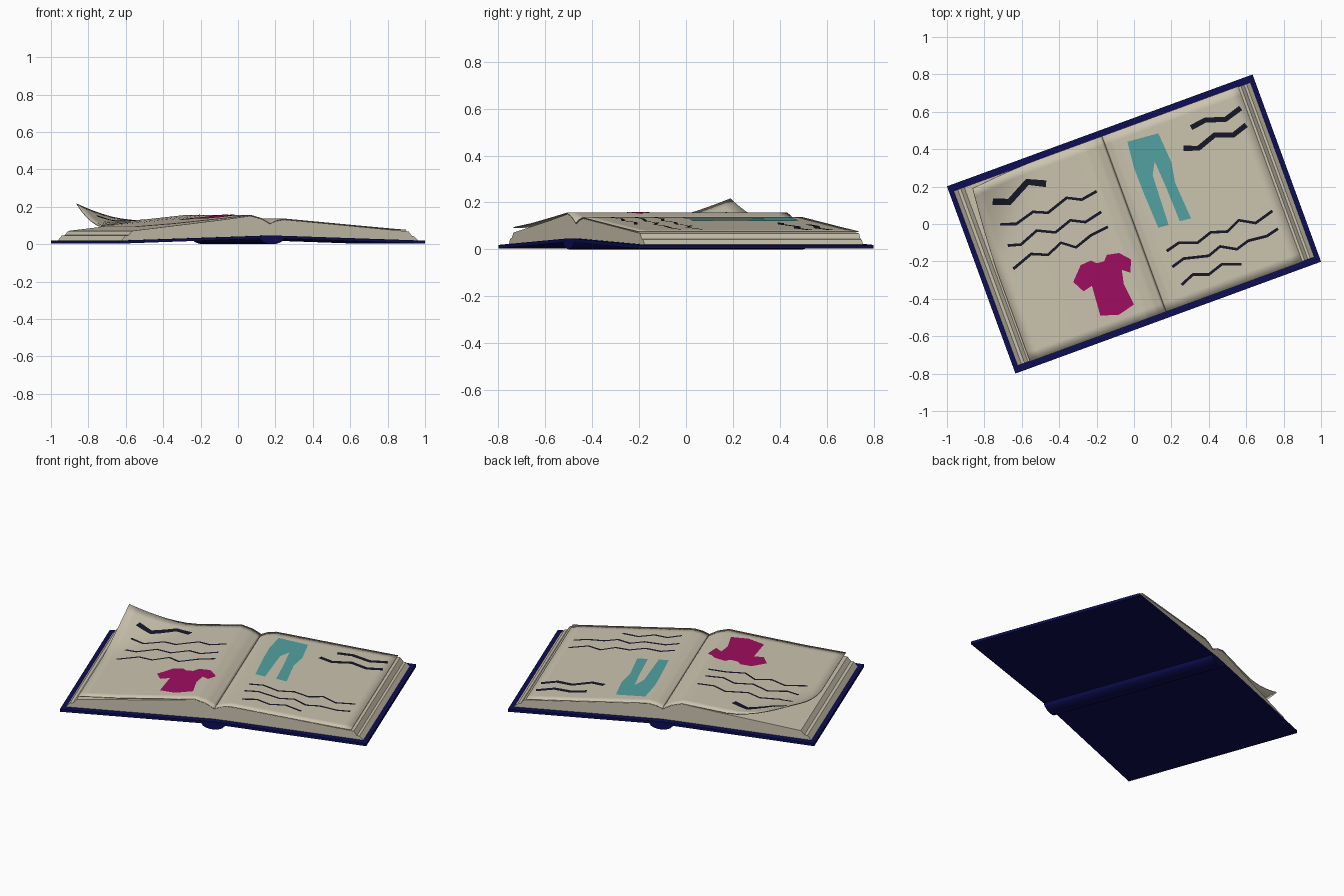
import bpy, bmesh, math
from mathutils import Matrix, Vector

if "Cube" in bpy.data.objects:
    bpy.data.objects.remove(bpy.data.objects["Cube"])

ROT = Matrix.Rotation(math.radians(20.1), 4, 'Z')   # the open book lies turned on the ground
INV = ROT.inverted()


def material(name, rgb):
    m = bpy.data.materials.new(name)
    m.diffuse_color = (*rgb, 1)
    m.use_nodes = True
    m.node_tree.nodes["Principled BSDF"].inputs["Base Color"].default_value = m.diffuse_color
    return m


NAVY = material("navy_cover", (0.004, 0.004, 0.09))
PAPER = material("paper", (0.60, 0.55, 0.43))
INK = material("ink", (0.008, 0.008, 0.022))
TEAL = material("teal_print", (0.085, 0.36, 0.36))
MAGENTA = material("magenta_print", (0.35, 0.004, 0.12))


def finish(name, bm, mat, smooth=None):
    me = bpy.data.meshes.new(name)
    bm.transform(ROT)
    bm.to_mesh(me)
    bm.free()
    ob = bpy.data.objects.new(name, me)
    bpy.context.collection.objects.link(ob)
    me.materials.append(mat)
    if smooth:
        bpy.ops.object.select_all(action='DESELECT')
        ob.select_set(True)
        bpy.context.view_layer.objects.active = ob
        bpy.ops.object.shade_smooth_by_angle(angle=math.radians(smooth))
    return ob


def extrude_profile(name, profile, half, mat):
    """Extrude a (u, z) outline along the spine direction."""
    bm = bmesh.new()
    f = bm.faces.new([bm.verts.new((u, -half, z)) for u, z in profile])
    r = bmesh.ops.extrude_face_region(bm, geom=[f])
    bmesh.ops.translate(bm, vec=(0, 2 * half, 0),
                        verts=[g for g in r['geom'] if isinstance(g, bmesh.types.BMVert)])
    bmesh.ops.recalc_face_normals(bm, faces=bm.faces)
    return finish(name, bm, mat)


# cross-sections of the two page tops, (distance from gutter, height)
LEFT = [(0, .113), (.05, .14), (.11, .157), (.3, .137), (.55, .112), (.775, .095)]
RIGHT = [(0, .113), (.035, .128), (.085, .137), (.3, .118), (.55, .096), (.776, .077)]


def page_point(u, v, lift=0):
    """Place a flat page point on the page surface, with the curled left corner."""
    knots, a = (LEFT if u < 0 else RIGHT), abs(u)
    z = knots[-1][1]
    for (a0, z0), (a1, z1) in zip(knots, knots[1:]):
        if a <= a1:
            z = z0 + (z1 - z0) * (a - a0) / (a1 - a0)
            break
    d = max(0, (-u - .37) / .4 + (v - .5) / .5) ** 1.5 if (-u - .37) / .4 + (v - .5) / .5 > 0 else 0
    return Vector((u + .03 * d, v - .025 * d, z + .12 * d + lift))


def columns(knots):
    return [a0 + (a1 - a0) * i / 4 for (a0, _), (a1, _) in zip(knots, knots[1:])
            for i in range(4)] + [knots[-1][0]]


def face_up(bm):
    bm.normal_update()
    bmesh.ops.reverse_faces(bm, faces=[f for f in bm.faces if f.normal.z < 0])


def page_sheet(name, side, knots):
    bm = bmesh.new()
    us, n = columns(knots), 20
    grid = [[bm.verts.new(page_point(side * max(u, 1e-5), -.5 + j / n)) for j in range(n + 1)]
            for u in us]
    for a, b in zip(grid, grid[1:]):
        for j in range(n):
            bm.faces.new((a[j], b[j], b[j + 1], a[j + 1]))
    face_up(bm)
    ob = finish(name, bm, PAPER, 40)
    s = ob.modifiers.new("thickness", 'SOLIDIFY')
    s.thickness, s.offset = .004, -1


def printed(name, outlines, mat):
    """Flat outlines in ground coordinates, cut up and draped over the page."""
    bm = bmesh.new()
    for pts in outlines:
        bm.faces.new([bm.verts.new(INV @ Vector((x, y, 0))) for x, y in pts])
    bmesh.ops.triangulate(bm, faces=bm.faces[:])
    cuts = [((-u, 0, 0), (1, 0, 0)) for u in columns(LEFT)]
    cuts += [((u, 0, 0), (1, 0, 0)) for u in columns(RIGHT)]
    cuts += [((0, -.5 + j / 20, 0), (0, 1, 0)) for j in range(21)]
    for co, no in cuts:
        bmesh.ops.bisect_plane(bm, geom=bm.verts[:] + bm.edges[:] + bm.faces[:],
                               plane_co=co, plane_no=no)
    for v in bm.verts:
        v.co = page_point(v.co.x, v.co.y, .003)
    face_up(bm)
    finish(name, bm, mat)


def stroke(pts, width):
    """Ribbon quads along a zigzag path."""
    p = [Vector(q) for q in pts]
    side = []
    for i in range(len(p)):
        t = (p[min(i + 1, len(p) - 1)] - p[max(i - 1, 0)]).normalized()
        side.append(Vector((-t.y, t.x)) * width / 2)
    return [[p[i] - side[i], p[i + 1] - side[i + 1], p[i + 1] + side[i + 1], p[i] + side[i]]
            for i in range(len(p) - 1)]


# cover boards and rounded spine
for name, s in (("left_cover", -1), ("right_cover", 1)):
    extrude_profile(name, [(0, .032), (s * .87, .003), (s * .87, .019), (0, .047)], .533, NAVY)
spine = [(.068 * math.cos(math.pi * i / 10), .036 - .036 * math.sin(math.pi * i / 10))
         for i in range(11)]
extrude_profile("spine", spine, .533, NAVY)

# stepped page blocks under the top sheets
extrude_profile("left_page_block",
                [(0, .046), (-.845, .019), (-.822, .046), (-.805, .048), (-.785, .071),
                 (-.3, .127), (-.11, .151), (-.05, .135), (0, .108)], .497, PAPER)
extrude_profile("right_page_block",
                [(0, .046), (.845, .019), (.822, .042), (.808, .044), (.79, .068),
                 (.3, .112), (.085, .131), (.035, .123), (0, .108)], .497, PAPER)

# top sheets
page_sheet("left_page", -1, LEFT)
page_sheet("right_page", 1, RIGHT)

# scribbled heading and lines
headings = [
    ([(-.77, .125), (-.67, .12), (-.57, .225), (-.47, .215)], .036),
    ([(.305, .515), (.38, .555), (.49, .56), (.57, .62)], .028),
    ([(.265, .405), (.345, .405), (.43, .475), (.53, .475), (.6, .53)], .028)]
left_lines = [
    [(-.72, 0), (-.63, 0), (-.54, .065), (-.46, .06), (-.36, .14), (-.28, .13), (-.2, .175)],
    [(-.675, -.115), (-.605, -.11), (-.52, -.035), (-.42, -.045), (-.34, .02), (-.26, .01), (-.175, .065)],
    [(-.645, -.24), (-.55, -.16), (-.46, -.165), (-.39, -.1), (-.31, -.125), (-.23, -.06), (-.14, -.015)]]
right_lines = [
    [(.175, -.145), (.24, -.1), (.34, -.1), (.41, -.045), (.5, -.04), (.56, .02), (.65, .005), (.74, .07)],
    [(.205, -.23), (.265, -.185), (.4, -.17), (.46, -.12), (.55, -.135), (.61, -.09), (.71, -.065), (.77, -.025)],
    [(.255, -.325), (.315, -.27), (.4, -.27), (.47, -.215), (.575, -.215)]]
printed("heading_scribbles", [q for pts, w in headings for q in stroke(pts, w)], INK)
printed("left_scribbles", [q for pts in left_lines for q in stroke(pts, .015)], INK)
printed("right_scribbles", [q for pts in right_lines for q in stroke(pts, .015)], INK)

# printed clothes
printed("shirt_picture", [[
    (-.145, -.165), (-.08, -.155), (-.015, -.19), (-.02, -.26), (-.065, -.245), (-.055, -.32),
    (0, -.43), (-.08, -.485), (-.18, -.49), (-.225, -.33), (-.27, -.36), (-.325, -.31),
    (-.285, -.22), (-.23, -.195), (-.2, -.21), (-.16, -.2)]], MAGENTA)
printed("trousers_picture", [[
    (-.035, .44), (.13, .485), (.2, .33), (.22, .22), (.305, .03), (.245, .015), (.17, .2),
    (.11, .335), (.1, .26), (.185, -.005), (.13, -.02), (.05, .17), (0, .3)]], TEAL)
